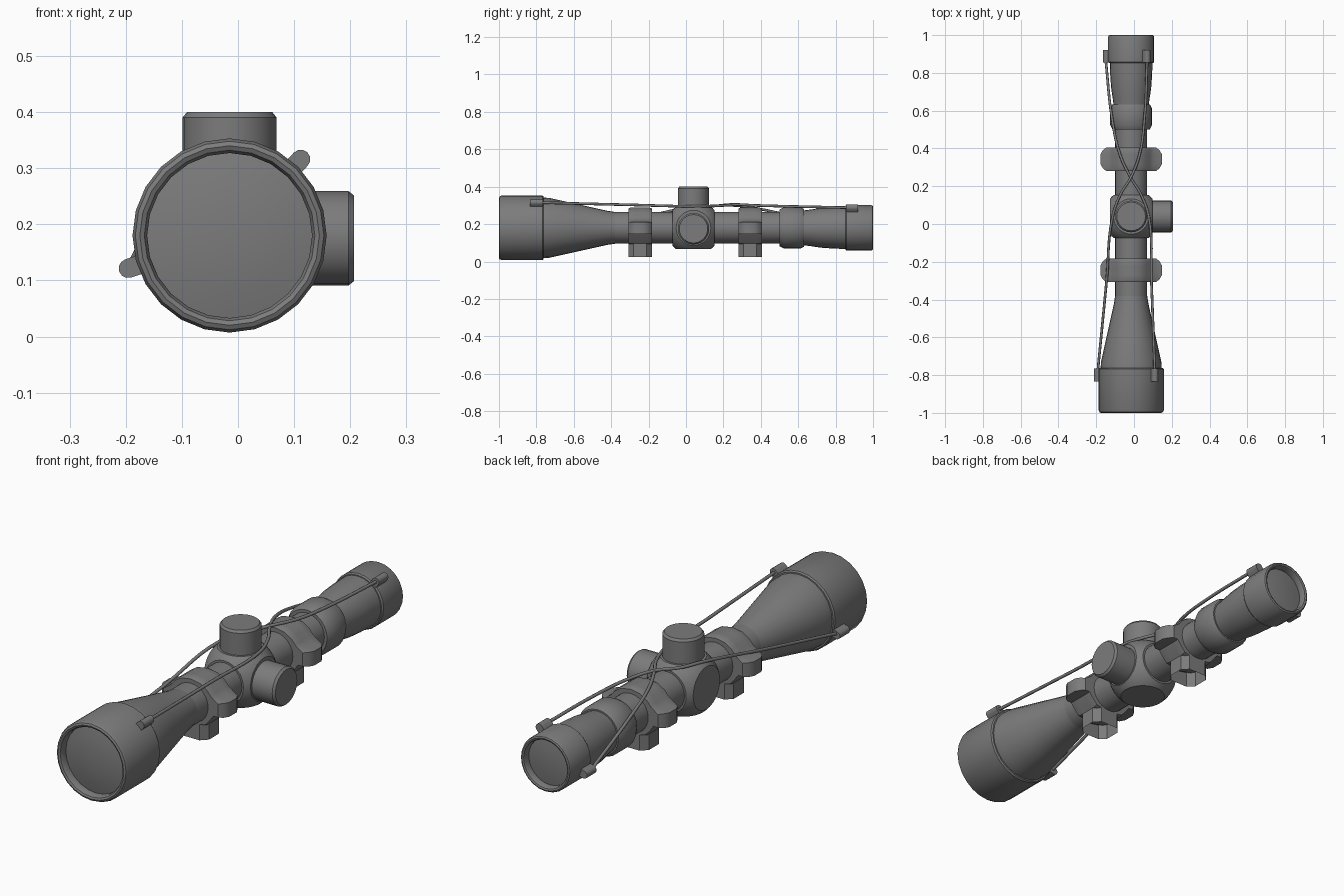
import bpy, bmesh, math
from mathutils import Vector, Matrix

cube = bpy.data.objects.get("Cube")
if cube:
    bpy.data.objects.remove(cube, do_unlink=True)

AX, AZ = -0.015, 0.18          # optical axis position
TURRET_Y = 0.04

grey = bpy.data.materials.new("matte grey")
grey.use_nodes = True
grey.diffuse_color = (0.2, 0.2, 0.2, 1)
grey.node_tree.nodes["Principled BSDF"].inputs["Base Color"].default_value = (0.2, 0.2, 0.2, 1)


def finish(name, bm, angle=35):
    bmesh.ops.recalc_face_normals(bm, faces=bm.faces)
    mesh = bpy.data.meshes.new(name)
    bm.to_mesh(mesh)
    bm.free()
    ob = bpy.data.objects.new(name, mesh)
    bpy.context.collection.objects.link(ob)
    mesh.materials.append(grey)
    bpy.ops.object.select_all(action='DESELECT')
    ob.select_set(True)
    bpy.context.view_layer.objects.active = ob
    bpy.ops.object.shade_smooth_by_angle(angle=math.radians(angle))
    return ob


def lathe(name, profile, centre=(AX, 0, AZ), axis='Y', segments=24):
    """Spin (distance along axis, radius) points round an axis."""
    bm = bmesh.new()
    rings = []
    for d, r in profile:
        ring = []
        for i in range(segments if r else 1):
            a = math.tau * i / segments
            u, v = r * math.sin(a), r * math.cos(a)
            p = {'X': (d, u, v), 'Y': (u, d, v), 'Z': (u, v, d)}[axis]
            ring.append(bm.verts.new(Vector(p) + Vector(centre)))
        rings.append(ring)
    for a, b in zip(rings, rings[1:]):
        for i in range(segments):
            j = (i + 1) % segments
            quad = [a[i % len(a)], a[j % len(a)], b[j % len(b)], b[i % len(b)]]
            bm.faces.new(list(dict.fromkeys(quad)))
    return finish(name, bm)


# Optical body, front to back
lathe("objective_housing", [
    (-0.96, 0.147), (-0.985, 0.147), (-0.996, 0.152), (-1, 0.16), (-0.996, 0.168),
    (-0.985, 0.173), (-0.768, 0.173), (-0.762, 0.168), (-0.762, 0.162)])
lathe("objective_lens", [(-0.964, 0.148), (-0.974, 0.1), (-0.979, 0.05), (-0.981, 0)])
lathe("objective_bell", [
    (-0.765, 0.162), (-0.73, 0.16), (-0.6, 0.131), (-0.42, 0.091), (-0.38, 0.085)])
lathe("main_tube", [(-0.39, 0.085), (0.52, 0.085)])
lathe("zoom_ring", [
    (0.5, 0.08), (0.5, 0.098), (0.525, 0.111), (0.61, 0.111), (0.632, 0.1), (0.632, 0.085)])
lathe("eyepiece_bell", [
    (0.62, 0.092), (0.66, 0.097), (0.72, 0.106), (0.79, 0.111), (0.86, 0.113)])
lathe("eyepiece_housing", [
    (0.852, 0.11), (0.852, 0.117), (0.858, 0.122), (0.99, 0.122), (0.997, 0.119),
    (1, 0.113), (0.997, 0.106), (0.988, 0.102), (0.965, 0.102)])
lathe("eyepiece_lens", [(0.967, 0.103), (0.973, 0.06), (0.976, 0)])

# Turret saddle: a ball trimmed flat on six sides
bm = bmesh.new()
bmesh.ops.create_uvsphere(bm, u_segments=32, v_segments=24, radius=0.147)
for axis in range(3):
    for sign in (-1, 1):
        n = Vector((0, 0, 0))
        n[axis] = sign
        bmesh.ops.bisect_plane(bm, geom=bm.verts[:] + bm.edges[:] + bm.faces[:],
                               plane_co=n * 0.113, plane_no=n, clear_outer=True)
        bmesh.ops.holes_fill(bm, edges=[e for e in bm.edges if e.is_boundary])
bmesh.ops.translate(bm, vec=(AX, TURRET_Y, AZ), verts=bm.verts)
finish("turret_saddle", bm, 30)

# Adjustment turrets
knob = [(0.08, 0.084), (0.21, 0.084), (0.22, 0.076), (0.22, 0)]
lathe("elevation_turret", knob, (AX, TURRET_Y, AZ), 'Z')
lathe("windage_turret", knob, (AX + 0.002, TURRET_Y, AZ - 0.005), 'X')

# Mounting rings: clamp profile with ears, tapered at both ends, over an open foot
half = [(0, 0.11), (0.045, 0.102), (0.078, 0.08), (0.098, 0.055), (0.12, 0.038),
        (0.163, 0.03), (0.163, -0.033), (0.11, -0.033), (0.095, -0.055),
        (0.07, -0.085), (0, -0.1)]
outline = half + [(-x, z) for x, z in half[-2:0:-1]]
sections = [(-0.062, 0.94, 0.132), (-0.048, 1, 0.15), (-0.025, 1, 0.163)]
sections += [(-y, s, lim) for y, s, lim in reversed(sections)]


def mount(name, y0):
    bm = bmesh.new()
    rings = []
    for y, s, lim in sections:
        rings.append([bm.verts.new((AX + max(-lim, min(lim, x)), y0 + y, AZ + z * s))
                      for x, z in outline])
    n = len(outline)
    for a, b in zip(rings, rings[1:]):
        for i in range(n):
            bm.faces.new((a[i], a[(i + 1) % n], b[(i + 1) % n], b[i]))
    bm.faces.new(rings[0])
    bm.faces.new(rings[-1])
    finish(name + "_clamp", bm, 30)

    bm = bmesh.new()
    plan = [(0.07, 0.035), (0.043, 0.062), (-0.043, 0.062), (-0.07, 0.035)]
    plan += [(-x, -y) for x, y in plan]
    low, high = [[bm.verts.new((AX + x, y0 + y, z)) for x, y in plan] for z in (0.025, 0.1)]
    for i in range(8):
        j = (i + 1) % 8
        bm.faces.new((low[i], low[j], high[j], high[i]))
    bm.faces.new(high)
    finish(name + "_foot", bm, 20)


mount("front_mount", -0.245)
mount("rear_mount", 0.343)


# Lens cover lugs: rounded tabs standing out from the housings
def lug(name, angle, inner, outer, y0, y1):
    bm = bmesh.new()
    for d in (inner, outer):
        for i in range(12):
            a = math.tau * i / 12
            for y in (y0, y1):
                bm.verts.new((d + 0.017 * math.cos(a), y, 0.017 * math.sin(a)))
    bmesh.ops.convex_hull(bm, input=bm.verts)
    bmesh.ops.rotate(bm, matrix=Matrix.Rotation(-math.radians(angle), 3, 'Y'), verts=bm.verts)
    bmesh.ops.translate(bm, vec=(AX, 0, AZ), verts=bm.verts)
    finish(name, bm)


lug("front_left_lug", 47, 0.16, 0.186, -0.835, -0.765)
lug("front_right_lug", 198, 0.16, 0.19, -0.835, -0.765)
lug("rear_left_lug", 52, 0.11, 0.138, 0.855, 0.92)
lug("rear_right_lug", 197, 0.11, 0.138, 0.855, 0.92)


# Elastic cords, crossing behind the turret
def cord(name, points):
    curve = bpy.data.curves.new(name, 'CURVE')
    curve.dimensions = '3D'
    curve.bevel_depth = 0.007
    curve.bevel_resolution = 2
    curve.resolution_u = 6
    spline = curve.splines.new('BEZIER')
    spline.bezier_points.add(len(points) - 1)
    for bp, co in zip(spline.bezier_points, points):
        bp.co = co
        bp.handle_left_type = bp.handle_right_type = 'AUTO'
    spline.use_smooth = True
    curve.materials.append(grey)
    ob = bpy.data.objects.new(name, curve)
    bpy.context.collection.objects.link(ob)


cord("left_to_right_cord", [
    (0.11, -0.78, 0.315), (0.092, -0.3, 0.303), (0.078, 0.04, 0.295), (0.04, 0.15, 0.297),
    (-0.02, 0.25, 0.3), (-0.075, 0.37, 0.285), (-0.115, 0.55, 0.245), (-0.15, 0.87, 0.145)])
cord("right_to_left_cord", [
    (-0.192, -0.78, 0.125), (-0.145, -0.3, 0.22), (-0.113, 0.04, 0.292), (-0.075, 0.15, 0.297),
    (-0.015, 0.25, 0.305), (0.03, 0.37, 0.3), (0.055, 0.55, 0.295), (0.07, 0.87, 0.288)])
